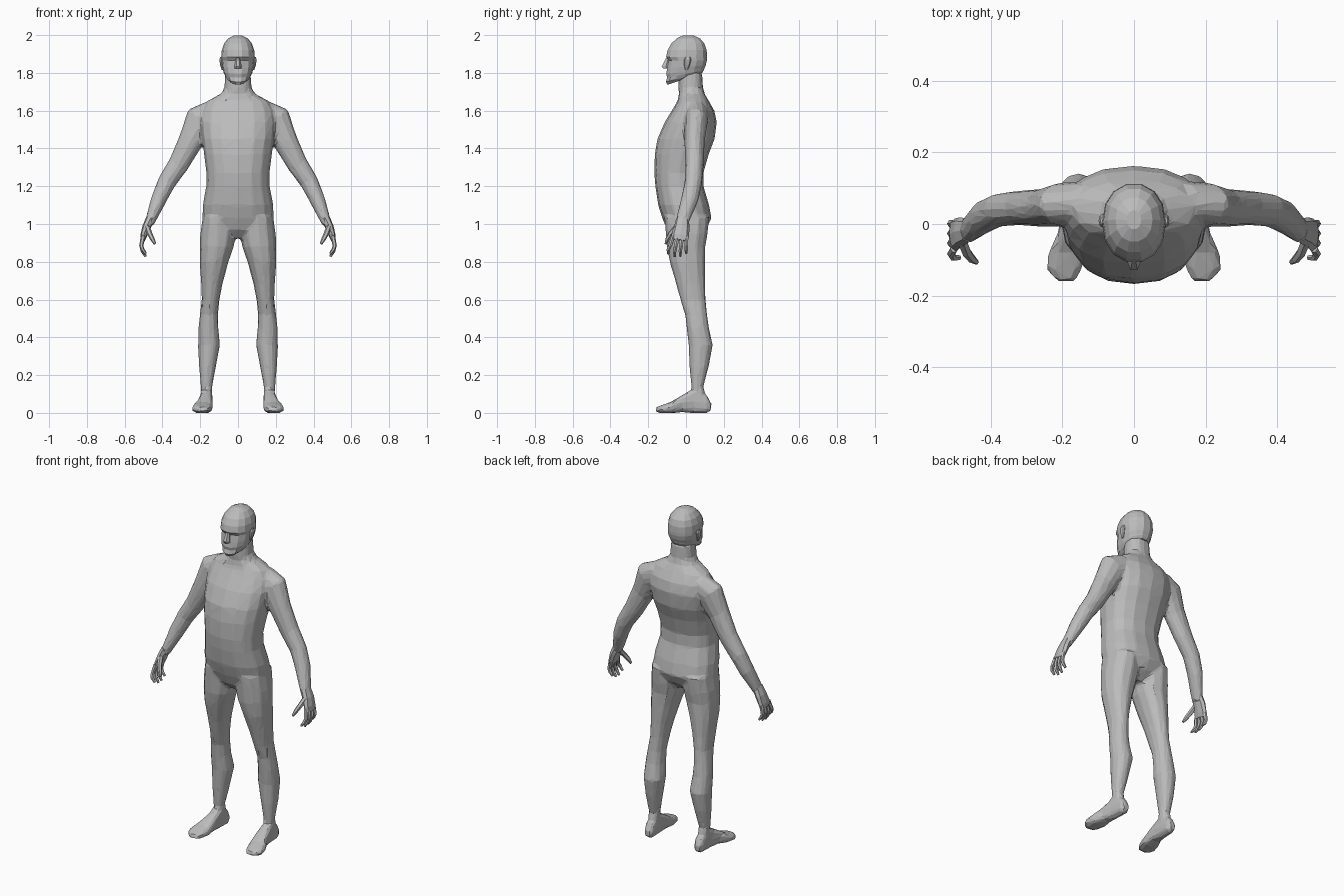
import bpy, bmesh, math
from mathutils import Vector

grey = bpy.data.materials.new("plain grey")
grey.diffuse_color = (0.5, 0.5, 0.5, 1)


def ring(c, u, v, n, p=2.0):
    """Superellipse cross-section around c with half-axes u and v."""
    pts = []
    for i in range(n):
        a = 2 * math.pi * i / n
        ca, sa = math.cos(a), math.sin(a)
        ca = math.copysign(abs(ca) ** (2 / p), ca) if abs(ca) > 1e-6 else 0
        sa = math.copysign(abs(sa) ** (2 / p), sa) if abs(sa) > 1e-6 else 0
        pts.append(c + u * ca + v * sa)
    return pts


def loft(bm, rings, sides=(1,)):
    """Skin closed rings, optionally on both sides of x = 0."""
    for s in sides:
        rows = [[bm.verts.new((q.x * s, q.y, q.z)) for q in r] for r in rings]
        n = len(rows[0])
        for a, b in zip(rows, rows[1:]):
            for i in range(n):
                j = (i + 1) % n
                bm.faces.new((a[i], a[j], b[j], b[i]))
        bm.faces.new(rows[0][::-1])
        bm.faces.new(rows[-1])


def slab(z, x0, x1, y0, y1, n, p, zb=None):
    """Horizontal ring from box limits; zb lifts or drops the back edge."""
    zb = z if zb is None else zb
    return ring(Vector(((x0 + x1) / 2, (y0 + y1) / 2, (z + zb) / 2)),
                Vector(((x1 - x0) / 2, 0, 0)),
                Vector((0, (y1 - y0) / 2, (zb - z) / 2)), n, p)


def tube(pts, n, p=2.0):
    """Rings across a path of (x, y, z, half width, half depth)."""
    c = [Vector(q[:3]) for q in pts]
    out = []
    for i, q in enumerate(pts):
        t = (c[min(i + 1, len(c) - 1)] - c[max(i - 1, 0)]).normalized()
        u = t.cross(Vector((0, 1, 0))).normalized()
        v = u.cross(t)
        out.append(ring(c[i], u * q[3], v * q[4], n, p))
    return out


def make(name, bm):
    bmesh.ops.recalc_face_normals(bm, faces=bm.faces[:])
    me = bpy.data.meshes.new(name)
    bm.to_mesh(me)
    bm.free()
    me.materials.append(grey)
    ob = bpy.data.objects.new(name, me)
    bpy.context.collection.objects.link(ob)
    return ob


BOTH = (1, -1)
body = bmesh.new()

# torso and neck: z, half width, front y, back y
torso = [(.925, .06, -.06, .05), (.97, .16, -.10, .105), (1.03, .19, -.125, .135),
         (1.10, .187, -.147, .122), (1.20, .168, -.162, .092), (1.27, .167, -.168, .092),
         (1.37, .18, -.165, .12), (1.45, .192, -.152, .152), (1.54, .20, -.112, .163),
         (1.60, .19, -.075, .150), (1.65, .165, -.045, .122), (1.69, .09, -.037, .098),
         (1.72, .072, -.04, .09), (1.80, .068, -.04, .086)]
loft(body, [slab(z, -w, w, f, b, 16, 2.3) for z, w, f, b in torso])

# legs: z, inner x, outer x, front y, back y
leg = [(1.04, .02, .187, -.115, .125), (.95, .012, .2, -.108, .115), (.88, .022, .203, -.102, .103),
       (.80, .05, .203, -.087, .102), (.68, .083, .195, -.052, .102), (.60, .098, .192, -.03, .105),
       (.52, .106, .202, -.005, .112), (.45, .104, .21, .003, .122), (.36, .095, .212, .013, .142),
       (.25, .116, .207, .018, .122), (.14, .136, .197, .028, .093), (.07, .135, .195, .03, .11)]
loft(body, [slab(*r, 12, 2.2) for r in leg], BOTH)

# feet: y, inner x, outer x, bottom z, top z
foot = [(.135, .147, .183, .012, .05), (.11, .136, .194, -.002, .095), (.04, .134, .2, -.002, .128),
        (-.02, .134, .212, .004, .095), (-.08, .133, .24, -.002, .058), (-.125, .143, .246, -.002, .044),
        (-.16, .163, .218, .002, .03)]
loft(body, [ring(Vector(((a + b) / 2, y, (c + d) / 2)), Vector(((b - a) / 2, 0, 0)),
                 Vector((0, 0, (d - c) / 2)), 12, 2.8) for y, a, b, c, d in foot], BOTH)

# arms
arm = [(.13, .06, 1.59, .07, .06), (.195, .055, 1.55, .09, .062), (.25, .045, 1.44, .066, .054),
       (.315, .045, 1.315, .056, .049), (.375, .04, 1.225, .049, .047), (.42, .02, 1.13, .042, .046),
       (.463, -.018, 1.02, .028, .036), (.472, -.022, .995, .022, .034)]
loft(body, tube(arm, 12), BOTH)

# fuse the body into one skin, then reduce it to large flat facets
body = make("body", body)
m = body.modifiers.new("fuse", 'REMESH')
m.mode = 'VOXEL'
m.voxel_size = .01
m = body.modifiers.new("blend", 'SMOOTH')
m.factor = .5
m.iterations = 4
m = body.modifiers.new("facets", 'DECIMATE')
m.ratio = .05
m.use_symmetry = True
bpy.context.view_layer.update()
ev = body.evaluated_get(bpy.context.evaluated_depsgraph_get())
fused = bpy.data.meshes.new_from_object(ev)
body.modifiers.clear()
body.data = fused
fused.shade_flat()
if not fused.materials:
    fused.materials.append(grey)

# head: front z, back z, half width, front y, back y
skull = [(1.737, 1.785, .042, -.10, .05), (1.752, 1.80, .063, -.109, .088), (1.775, 1.815, .074, -.102, .097),
         (1.793, 1.825, .078, -.107, .100), (1.825, 1.84, .084, -.102, .107), (1.866, 1.866, .088, -.094, .113),
         (1.884, 1.884, .089, -.108, .114), (1.92, 1.92, .086, -.100, .112), (1.955, 1.955, .074, -.08, .10),
         (1.983, 1.983, .052, -.05, .075), (1.999, 1.999, .02, -.015, .038)]
head = bmesh.new()
loft(head, [slab(zf, -w, w, f, b, 14, 2.15, zb) for zf, zb, w, f, b in skull])
make("head", head)

# nose
nose = bmesh.new()
loft(nose, [slab(z, -w, w, f, -.08, 6, 2) for z, w, f in
            ((1.88, .010, -.107), (1.835, .019, -.132), (1.822, .018, -.124))])
make("nose", nose)

# ears
ears = bmesh.new()
loft(ears, [slab(z, .078, x, a, b, 8, 2) for z, x, a, b in
            ((1.815, .086, -.005, .008), (1.84, .094, -.01, .02), (1.87, .099, -.01, .028),
             (1.885, .094, -.002, .022))], BOTH)
make("ears", ears)

# hands: palm, four curled fingers and a thumb
palm = [(.463, -.018, 1.03, .024, .033), (.484, -.022, .985, .022, .041),
        (.499, -.030, .94, .018, .046), (.505, -.034, .915, .013, .044)]
for side, s in (("left", 1), ("right", -1)):
    hand = bmesh.new()
    loft(hand, tube(palm, 8, 2.4), (s,))
    for y, shift, tip in ((-.068, -.026, .842), (-.044, -.016, .827), (-.021, -.009, .829), (.001, 0, .845)):
        loft(hand, tube([(.502, y, .935, .012, .012), (.512, y + shift * .6, .885, .011, .011),
                         (.505, y + shift, (.885 + tip) / 2, .010, .010),
                         (.488, y + shift, tip, .006, .007)], 6), (s,))
    loft(hand, tube([(.482, -.045, .99, .015, .015), (.468, -.08, .95, .014, .014),
                     (.453, -.098, .92, .012, .012), (.44, -.107, .895, .007, .007)], 6), (s,))
    make(side + "_hand", hand)
